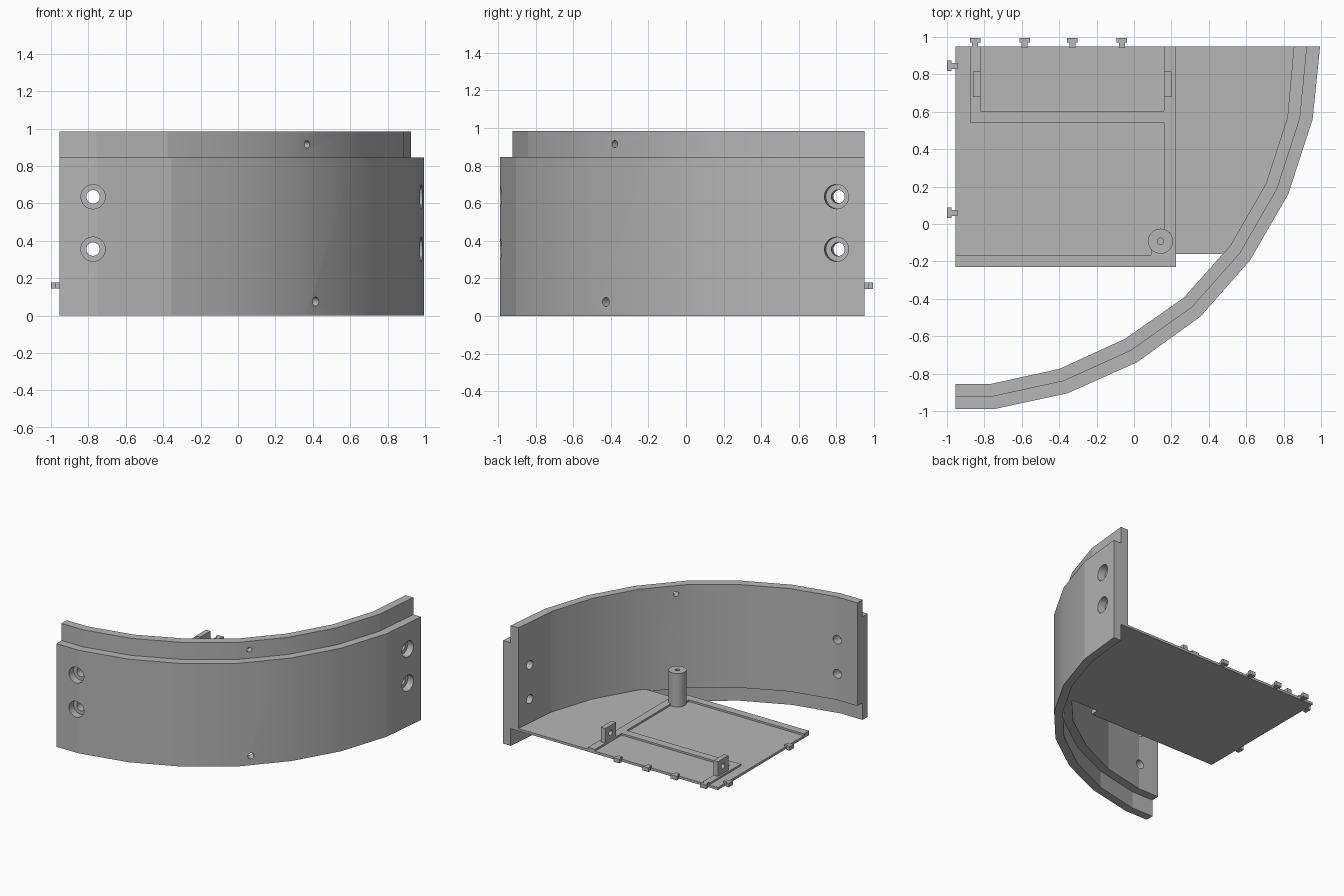
import bpy, bmesh
from mathutils import Vector

if "Cube" in bpy.data.objects:
    bpy.data.objects.remove(bpy.data.objects["Cube"])

GREY = bpy.data.materials.new("plain_grey")
GREY.use_nodes = True
GREY.diffuse_color = (0.47, 0.47, 0.47, 1)
GREY.node_tree.nodes["Principled BSDF"].inputs["Base Color"].default_value = (0.47, 0.47, 0.47, 1)


def finish(name, bm):
    """Turn a bmesh into a named grey object."""
    bmesh.ops.recalc_face_normals(bm, faces=bm.faces)
    mesh = bpy.data.meshes.new(name)
    bm.to_mesh(mesh)
    bm.free()
    mesh.materials.append(GREY)
    obj = bpy.data.objects.new(name, mesh)
    bpy.context.collection.objects.link(obj)
    return obj


def prism(name, outline, z0, z1):
    bm = bmesh.new()
    face = bm.faces.new([bm.verts.new((x, y, z0)) for x, y in outline])
    top = bmesh.ops.extrude_face_region(bm, geom=[face])["geom"]
    verts = [v for v in top if isinstance(v, bmesh.types.BMVert)]
    bmesh.ops.translate(bm, verts=verts, vec=(0, 0, z1 - z0))
    return finish(name, bm)


def block(name, x0, x1, y0, y1, z0, z1):
    return prism(name, [(x0, y0), (x1, y0), (x1, y1), (x0, y1)], z0, z1)


def cylinder(name, centre, axis, radius, length, sides=24):
    bm = bmesh.new()
    bmesh.ops.create_cone(bm, cap_ends=True, segments=sides,
                          radius1=radius, radius2=radius, depth=length)
    obj = finish(name, bm)
    obj.rotation_euler = Vector(axis).to_track_quat("Z", "Y").to_euler()
    obj.location = centre
    return obj


def select(obj):
    bpy.ops.object.select_all(action="DESELECT")
    obj.select_set(True)
    bpy.context.view_layer.objects.active = obj


def drill(obj, centre, axis, radius, length):
    """Cut a round hole and discard the cutter."""
    cutter = cylinder("cutter", centre, axis, radius, length)
    cutter.hide_render = True
    bpy.context.view_layer.update()
    select(obj)
    mod = obj.modifiers.new("hole", "BOOLEAN")
    mod.operation, mod.solver, mod.object = "DIFFERENCE", "EXACT", cutter
    bpy.ops.object.modifier_apply(modifier=mod.name)
    bpy.data.objects.remove(cutter)


def smooth(obj):
    select(obj)
    bpy.ops.object.shade_smooth_by_angle(angle=0.52)


# Curved wall: stepped section lofted along the faceted arc
OUTER = [(-.955, -.99), (-.75, -.99), (-.355, -.905), (.015, -.74), (.355, -.495),
         (.62, -.195), (.825, .16), (.955, .56), (.995, .95)]
INNER = [(-.955, -.855), (-.765, -.855), (-.4, -.775), (-.05, -.615), (.265, -.395),
         (.515, -.115), (.705, .215), (.82, .57), (.855, .95)]
SECTION = [(0, 0), (0, .845), (.5, .845), (.5, .985), (1, .985), (1, .14), (.5, .14), (.5, 0)]
bm = bmesh.new()
rings = []
for o, i in zip(OUTER, INNER):
    o, i = Vector(o), Vector(i)
    rings.append([bm.verts.new((*o.lerp(i, t), z)) for t, z in SECTION])
n = len(SECTION)
for a, b in zip(rings, rings[1:]):
    for k in range(n):
        bm.faces.new((a[k], a[(k + 1) % n], b[(k + 1) % n], b[k]))
bm.faces.new(rings[0])
bm.faces.new(rings[-1][::-1])
wall = finish("curved_wall", bm)

# Counterbored bolt holes near both ends
for z in (.355, .635):
    for centre, axis in (((-.775, -.99, z), (0, 1, 0)), ((.98, .8, z), (-1, .14, 0))):
        drill(wall, centre, axis, .065, .12)
        drill(wall, centre, axis, .036, .6)

# Pin holes through the upper and lower lips
drill(wall, (.37, -.38, .915), (1, -1, 0), .02, .4)
drill(wall, (.42, -.43, .075), (1, -1, 0), .024, .3)

# Smooth the curve, keep the flat end panels faceted
smooth(wall)
for p in wall.data.polygons:
    if p.center.x < -.36 or p.center.y > .57:
        p.use_smooth = False

# Floor plate reaching to the inside of the wall
prism("floor_plate", [(-.955, -.23), (.225, -.23), (.225, -.16), (.48, -.16)]
      + INNER[5:] + [(-.955, .95)], .14, .16)

# Raised rim and tray frame
prism("raised_rim", [(-.955, -.23), (.225, -.23), (.225, .95), (.16, .95), (.16, .605),
                     (-.82, .605), (-.82, .95), (-.875, .95), (-.875, .54), (.16, .54),
                     (.16, -.1), (.09, -.1), (.09, -.165), (-.955, -.165)], .15, .175)

# Corner post with a screw hole
post = cylinder("corner_post", (.142, -.092, .295), (0, 0, 1), .067, .28, 32)
drill(post, (.142, -.092, .435), (0, 0, 1), .017, .3)
smooth(post)

# Pierced hinge brackets
for name, x in (("right_bracket", -.86), ("left_bracket", .16)):
    bracket = block(name, x, x + .04, .68, .815, .165, .295)
    drill(bracket, (x + .02, .748, .235), (1, 0, 0), .022, .2)

# T-shaped pegs along the back and right edges
TEE = [(-.016, -.01), (.016, -.01), (.016, .02), (.028, .02), (.028, .045),
       (-.028, .045), (-.028, .02), (-.016, .02)]
for k, x in enumerate((-.85, -.585, -.33, -.065)):
    prism(f"back_peg_{k + 1}", [(x + u, .95 + v) for u, v in TEE], .145, .178)
for k, y in enumerate((.06, .845)):
    prism(f"side_peg_{k + 1}", [(-.955 - v, y + u) for u, v in TEE], .145, .178)
